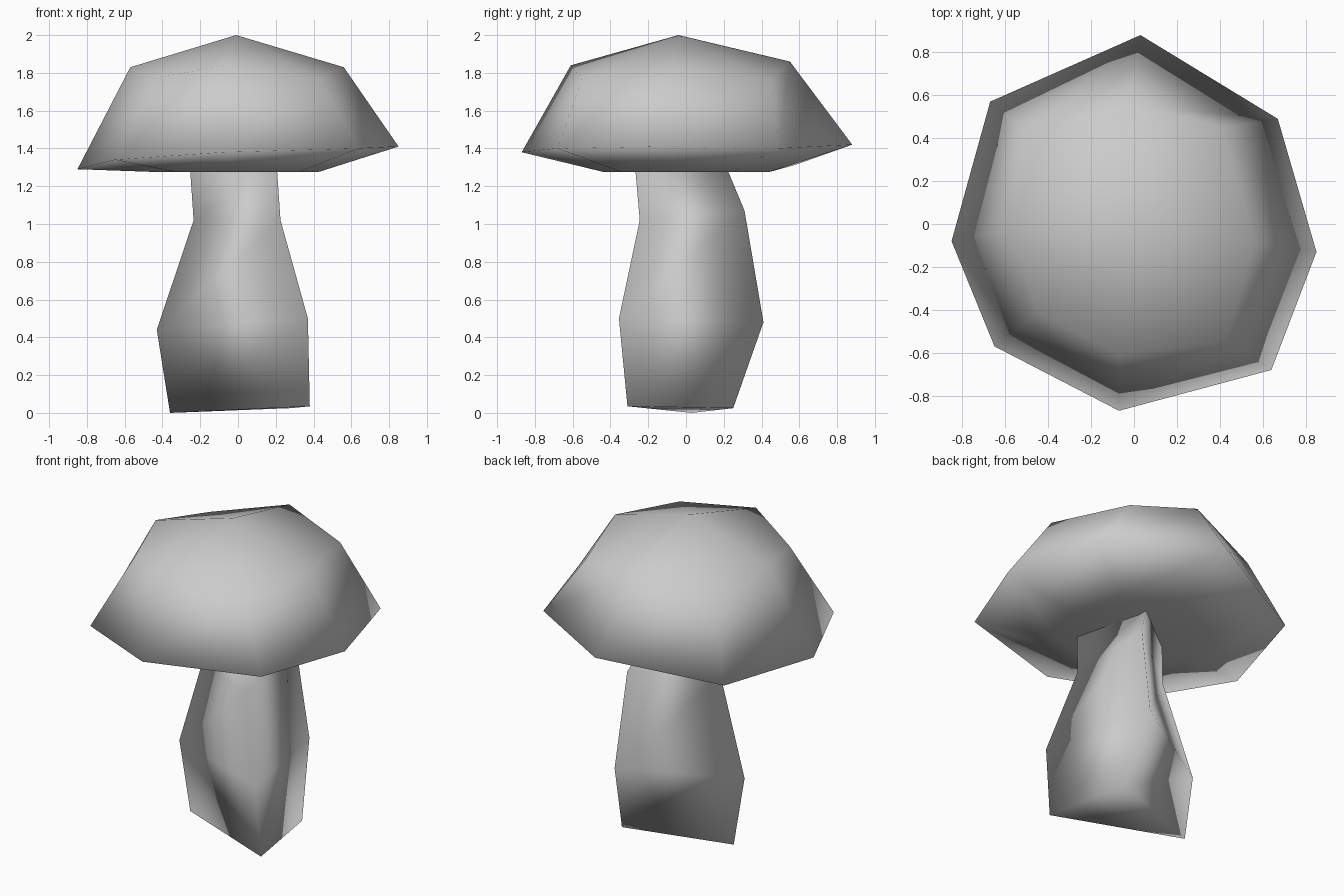
import bpy
import bmesh

# Remove the default object
cube = bpy.data.objects.get("Cube")
if cube:
    bpy.data.objects.remove(cube, do_unlink=True)

# Single plain grey colour
grey = bpy.data.materials.new("plain_grey")
grey.use_nodes = True
colour = (0.6, 0.6, 0.6, 1)
grey.diffuse_color = colour
grey.node_tree.nodes["Principled BSDF"].inputs["Base Color"].default_value = colour


def bridge(bm, lower, upper):
    """Join two rings of the same length with quads."""
    count = len(lower)
    for i in range(count):
        j = (i + 1) % count
        bm.faces.new((lower[i], lower[j], upper[j], upper[i]))


def loft(bm, sections):
    """Make a vertex ring for every section and skin them, bottom to top."""
    rings = [[bm.verts.new(point) for point in section] for section in sections]
    for lower, upper in zip(rings, rings[1:]):
        bridge(bm, lower, upper)
    return rings


def finish(bm, name):
    """Turn the bmesh into a smooth shaded object."""
    bmesh.ops.recalc_face_normals(bm, faces=bm.faces[:])
    for face in bm.faces:
        face.smooth = True
    mesh = bpy.data.meshes.new(name)
    bm.to_mesh(mesh)
    bm.free()
    mesh.materials.append(grey)
    obj = bpy.data.objects.new(name, mesh)
    bpy.context.scene.collection.objects.link(obj)
    return obj


# Mushroom cap: uneven eight-sided rim, shoulder ring and a peak
rim = [(0.85, -0.13, 1.41), (0.67, 0.49, 1.40), (0.03, 0.88, 1.42),
       (-0.67, 0.57, 1.31), (-0.85, -0.08, 1.29), (-0.65, -0.57, 1.34),
       (-0.07, -0.87, 1.38), (0.64, -0.68, 1.40)]
shoulder = [(0.56, -0.08, 1.83), (0.41, 0.45, 1.77), (-0.02, 0.55, 1.86),
            (-0.5, 0.43, 1.73), (-0.57, -0.02, 1.83), (-0.45, -0.41, 1.77),
            (-0.07, -0.61, 1.84), (0.43, -0.55, 1.77)]
# Shallow underside ring follows the rim
underside = [(x * 0.5, y * 0.5, 1.275) for x, y, z in rim]

bm = bmesh.new()
rings = loft(bm, [underside, rim, shoulder])
peak = bm.verts.new((-0.01, -0.04, 2))
top = rings[-1]
for i in range(0, len(top), 2):
    bm.faces.new((peak, top[i], top[i + 1], top[(i + 2) % len(top)]))
bottom = bm.verts.new((0, 0, 1.28))
base = rings[0]
for i in range(0, len(base), 2):
    bm.faces.new((bottom, base[(i + 2) % len(base)], base[i + 1], base[i]))
finish(bm, "mushroom_cap")

# Three-sided stem: foot, belly, neck and a top sunk into the cap
foot = [(0.38, -0.31, 0.035), (0.28, 0.25, 0.025), (-0.36, 0.03, 0)]
belly = [(0.37, -0.355, 0.5), (0.22, 0.41, 0.48), (-0.43, 0.02, 0.44)]
neck = [(0.225, -0.245, 1.02), (0.2, 0.31, 1.07), (-0.235, -0.02, 1.02)]
collar = [(0.205, -0.27, 1.31), (0.08, 0.21, 1.31), (-0.255, -0.05, 1.31)]

bm = bmesh.new()
rings = loft(bm, [foot, belly, neck, collar])
bm.faces.new(rings[0][::-1])
bm.faces.new(rings[-1])
finish(bm, "mushroom_stem")
